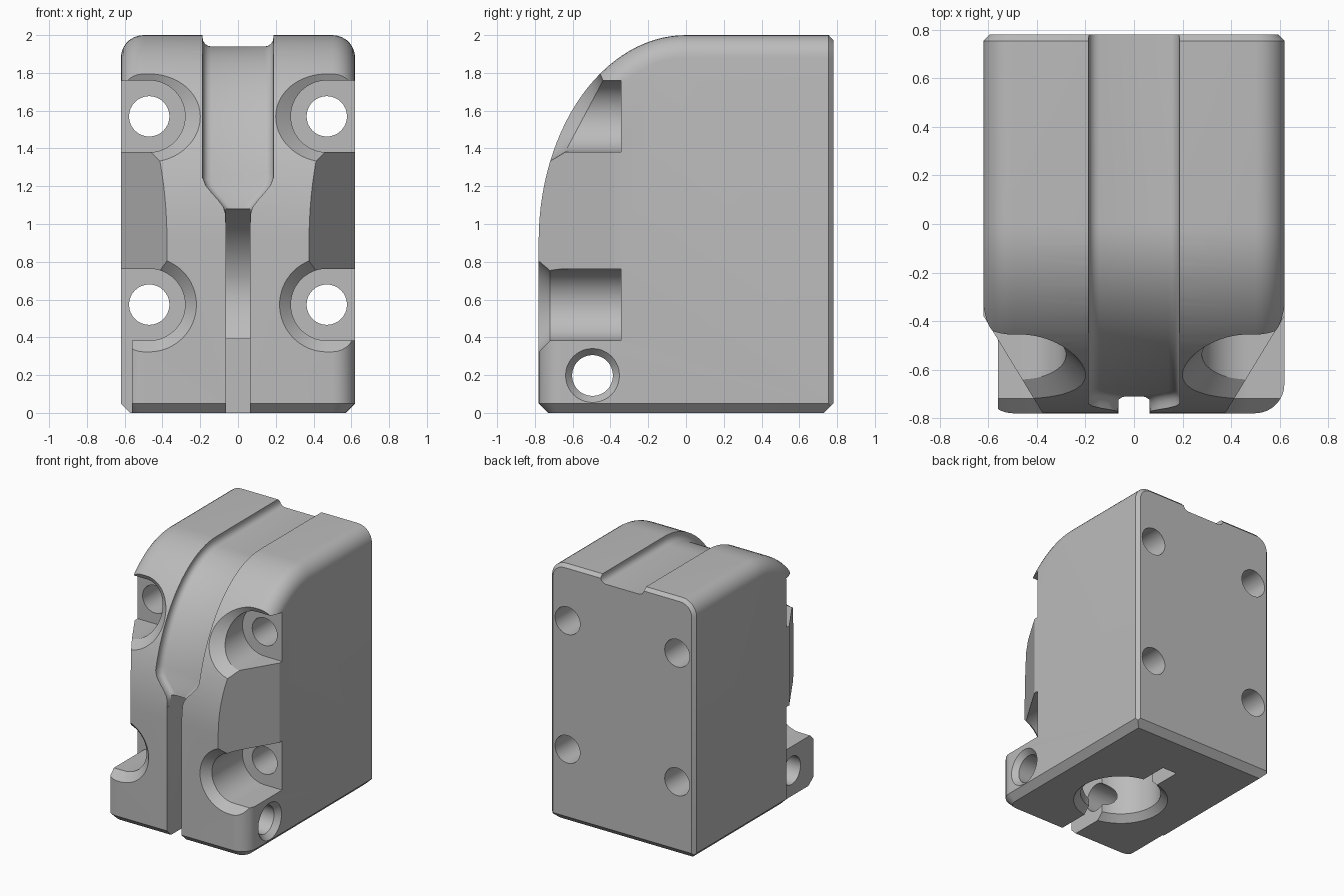
import bpy, bmesh
from math import sin, cos, pi
from mathutils import Vector

old = bpy.data.objects.get("Cube")
if old:
    bpy.data.objects.remove(old, do_unlink=True)

HALF, DEPTH, SPRING, RISE = 0.62, 0.78, 0.91, 1.09

grey = bpy.data.materials.new("plain grey")
grey.use_nodes = True
colour = (0.5, 0.5, 0.5, 1)
grey.diffuse_color = colour
grey.node_tree.nodes["Principled BSDF"].inputs["Base Color"].default_value = colour


def finish(bm, name):
    bmesh.ops.recalc_face_normals(bm, faces=bm.faces)
    mesh = bpy.data.meshes.new(name)
    bm.to_mesh(mesh)
    bm.free()
    obj = bpy.data.objects.new(name, mesh)
    bpy.context.collection.objects.link(obj)
    mesh.materials.append(grey)
    return obj


def loft(name, rings):
    """Solid skinned through closed rings with equal point counts."""
    bm = bmesh.new()
    loops = [[bm.verts.new(p) for p in ring] for ring in rings]
    n = len(loops[0])
    for a, b in zip(loops, loops[1:]):
        for i in range(n):
            j = (i + 1) % n
            bm.faces.new((a[i], a[j], b[j], b[i]))
    bm.faces.new(loops[0])
    bm.faces.new(loops[-1])
    return finish(bm, name)


def prism_x(name, points, x0, x1):
    return loft(name, [[(x, y, z) for y, z in points] for x in (x0, x1)])


def prism_z(name, points, z0, z1):
    return loft(name, [[(x, y, z) for x, y in points] for z in (z0, z1)])


def lathe(name, centre, axis, stations, steps=40):
    """Round solid along an axis; stations are (position, radius)."""
    rings = []
    for pos, r in stations:
        ring = []
        for i in range(steps):
            a = 2 * pi * i / steps
            p = [0, 0, 0]
            p[axis] = pos
            u, v = [k for k in range(3) if k != axis]
            p[u], p[v] = centre[0] + r * cos(a), centre[1] + r * sin(a)
            ring.append(p)
        rings.append(ring)
    return loft(name, rings)


def arc_point(a):
    return -DEPTH * cos(a), SPRING + RISE * sin(a)


# Body: extruded side profile, rounded long edges, chamfered base and back
arc = [arc_point(i / 28 * pi / 2) for i in range(29)]
body = prism_x("clamp_body", [(DEPTH, 0), (-DEPTH, 0)] + arc + [(DEPTH, 2)], -HALF, HALF)
bm = bmesh.new()
bm.from_mesh(body.data)


def bevel(test, offset, segments):
    edges = [e for e in bm.edges if test(*[v.co for v in e.verts])]
    bmesh.ops.bevel(bm, geom=edges, offset=offset, segments=segments,
                    profile=0.5, affect='EDGES', clamp_overlap=False)


def outer_edge(a, b):
    base = a.z < 0.01 and b.z < 0.01
    back = a.y > 0.77 and b.y > 0.77
    return abs(a.x - b.x) < 0.01 and not base and not back


bevel(outer_edge, 0.12, 7)
bevel(lambda a, b: max(a.z, b.z) < 0.001, 0.05, 1)
bevel(lambda a, b: min(a.y, b.y) > DEPTH - 0.001 and max(a.z, b.z) > 0.06, 0.025, 1)
bmesh.ops.recalc_face_normals(bm, faces=bm.faces)
bm.to_mesh(body.data)
bm.free()

cutters = []

# Screw pockets open to the sides, with flared rims, and holes through the back
for side in (-1, 1):
    for zc, rim, slope in ((0.573, -0.72, 0), (1.57, -0.54, 0.53)):
        rings = []
        for level, r in ((None, 0.19), (0, 0.19), (0.3, 0.49)):
            outline = [(0.5, r)] + [(-r * sin(pi * i / 32), r * cos(pi * i / 32))
                                    for i in range(33)] + [(0.5, -r)]
            ring = []
            for dx, dz in outline:
                y = -0.345 if level is None else rim - level + slope * dz
                ring.append((side * (0.47 + dx), y, zc + dz))
            rings.append(ring)
        cutters.append(loft("screw_pocket_cutter", rings))
        cutters.append(lathe("screw_hole_cutter", (side * 0.47, zc), 1,
                             ((-0.5, 0.107), (1, 0.107)), 32))
    # Slanted front corner between the pockets
    corner = [(0.37, -0.79), (0.641, -0.345), (0.9, -0.345), (0.9, -0.95), (0.37, -0.95)]
    cutters.append(prism_z("corner_cutter", [(side * x, y) for x, y in corner], 0.57, 1.57))

# Shallow cable channel over the top, narrowing to the slot
path = []
for i in range(41):
    a = 0.09 + (pi / 2 - 0.09) * i / 40
    y, z = arc_point(a)
    normal = Vector((0, -cos(a) * RISE, sin(a) * DEPTH)).normalized()
    path.append((Vector((0, y, z)), normal))
path.append((Vector((0, 1, 2)), Vector((0, 0, 1))))
rings = []
for p, normal in path:
    t = min(max((p.z - 1.05) / 0.2, 0), 1)
    w = 0.065 + 0.122 * t * t * (3 - 2 * t)
    half = [(w, 0.15), (w, -0.015)]
    half += [(w - 0.045 * (1 - cos(k * pi / 8)), -0.015 - 0.045 * sin(k * pi / 8))
             for k in range(1, 5)]
    section = half + [(-x, h) for x, h in reversed(half)]
    rings.append([p + normal * h + Vector((x, 0, 0)) for x, h in section])
cutters.append(loft("channel_cutter", rings))

# Clamp slot: deep at the base, with a curved recess above
slot = [(-1, -0.1), (0.4, -0.1), (0.4, 0.39), (-0.42, 0.39), (-0.36, 0.5), (-0.33, 0.62),
        (-0.34, 0.72), (-0.4, 0.85), (-0.52, 0.98), (-0.7, 1.08), (-1, 1.08)]
cutters.append(prism_x("slot_cutter", slot, -0.063, 0.063))

# Bore in the base
cutters.append(lathe("bore_cutter", (0, -0.15), 2,
                     ((-0.05, 0.39), (0.05, 0.29), (0.39, 0.29)), 48))

# Clamp bolt hole, countersunk on one side and spot-faced on the other
cutters.append(lathe("bolt_hole_cutter", (-0.495, 0.198), 0,
                     ((-1, 0.108), (0.58, 0.108), (0.625, 0.147), (0.8, 0.147)), 40))
spot = [(-0.9, -0.345), (-0.56, -0.345), (-0.56, -0.95), (-0.9, -0.95)]
cutters.append(prism_z("spot_face_cutter", spot, -0.1, 0.4))

# Cut everything out of the body
bpy.context.view_layer.objects.active = body
for cutter in cutters:
    cutter.hide_render = True
    mod = body.modifiers.new("cut", 'BOOLEAN')
    mod.operation, mod.solver, mod.object = 'DIFFERENCE', 'EXACT', cutter
    bpy.ops.object.modifier_apply(modifier=mod.name)
    bpy.data.objects.remove(cutter, do_unlink=True)

bpy.ops.object.select_all(action='DESELECT')
body.select_set(True)
bpy.ops.object.shade_smooth_by_angle(angle=0.5)
